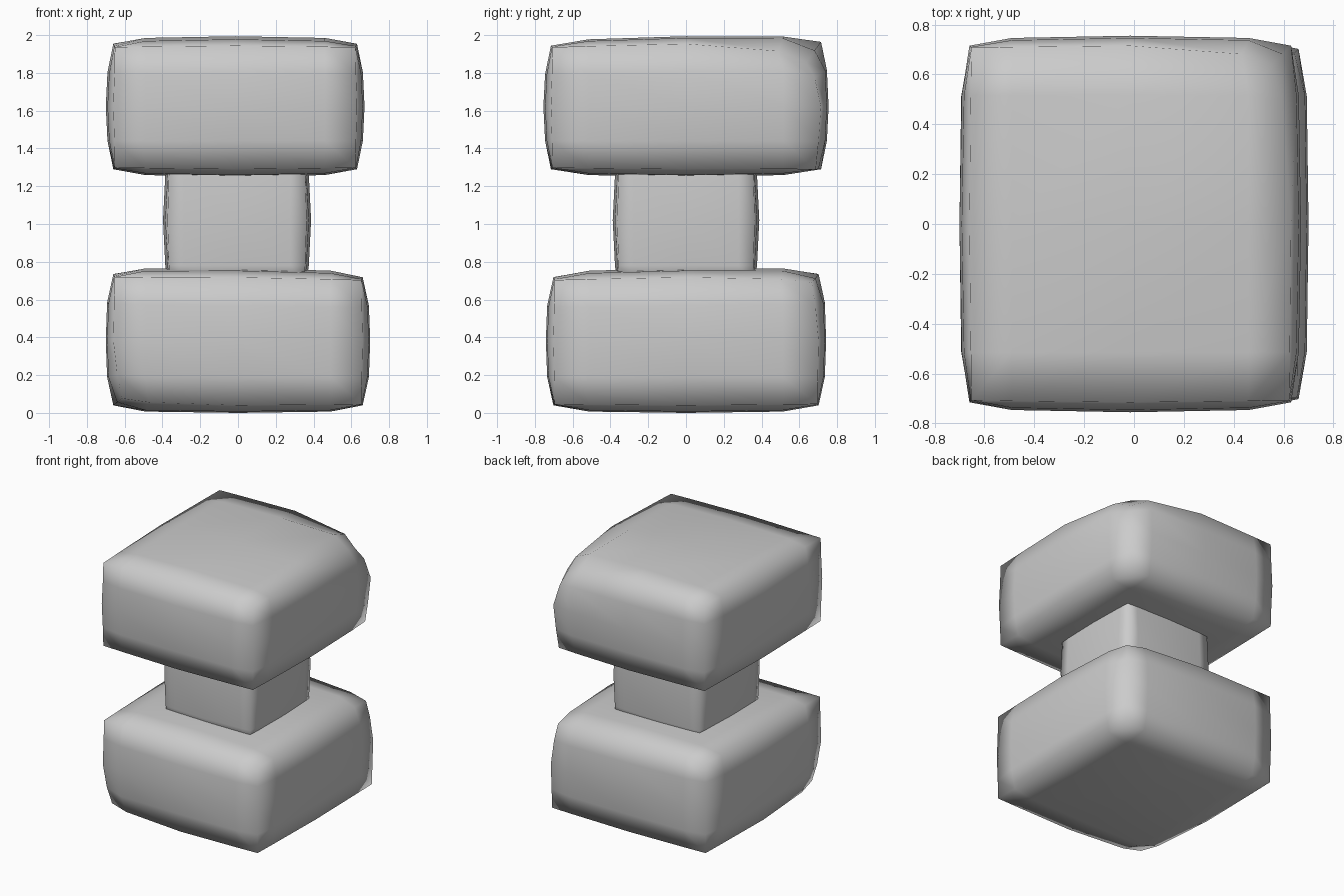
import bpy, bmesh
from mathutils import Vector

if "Cube" in bpy.data.objects:
    bpy.data.objects.remove(bpy.data.objects["Cube"])


def stone(name, centre, half, shoulder, edge, bulge, tilt=(0, 0), chips=None):
    """Worn block: a gridded cube with pulled-in edges, bulged faces and chipped corners."""
    chips = chips or {}
    bm = bmesh.new()
    bmesh.ops.create_cube(bm, size=2)
    bmesh.ops.subdivide_edges(bm, edges=bm.edges[:], cuts=3, use_grid_fill=True)
    for v in bm.verts:
        g = [round(c * 2) for c in v.co]              # grid index -2..2
        ends = sum(abs(i) == 2 for i in g)
        off = sum(abs(i) == 1 for i in g)
        p = Vector()
        for a, i in enumerate(g):
            s = (i > 0) - (i < 0)
            if abs(i) == 1:
                d = shoulder[a]
            elif ends == 1:
                d = bulge * off
            else:
                d = edge + bulge * 0.6 * (off if ends == 2 else 1.5)
            p[a] = s * (half[a] - d) if i else 0.0
        # sloping top
        if g[2] > 0:
            p.z += tilt[0] * p.x + tilt[1] * p.y
        # chips
        for corner, move in chips.items():
            near = sum(abs(2 * c - i) for c, i in zip(corner, g))
            if near == 0:
                p += Vector(move)
            elif near == 1:
                p += Vector(move) * 0.4
        v.co = p + Vector(centre)
    for f in bm.faces:
        f.smooth = True
    me = bpy.data.meshes.new(name)
    bm.to_mesh(me)
    bm.free()
    ob = bpy.data.objects.new(name, me)
    bpy.context.collection.objects.link(ob)
    return ob


# wide base block
stone("base_stone", (0, 0, 0.383), (0.70, 0.742, 0.383), (0.21, 0.23, 0.19),
      0.04, 0.007, (-0.012, 0.012),
      {(1, 1, 1): (-0.03, -0.03, -0.03), (-1, -1, -1): (0.04, 0.04, 0.03)})

# small neck block between the two large ones
stone("neck_stone", (-0.005, 0, 1.02), (0.392, 0.388, 0.35), (0.11, 0.11, 0.11),
      0.024, 0.012)

# wide upper block with a broken back right corner
stone("upper_stone", (-0.015, 0, 1.622), (0.685, 0.755, 0.372), (0.21, 0.24, 0.19),
      0.04, 0.009, (0, 0.014),
      {(1, 1, 1): (-0.07, -0.07, -0.10), (1, 1, -1): (-0.02, -0.02, -0.01)})
